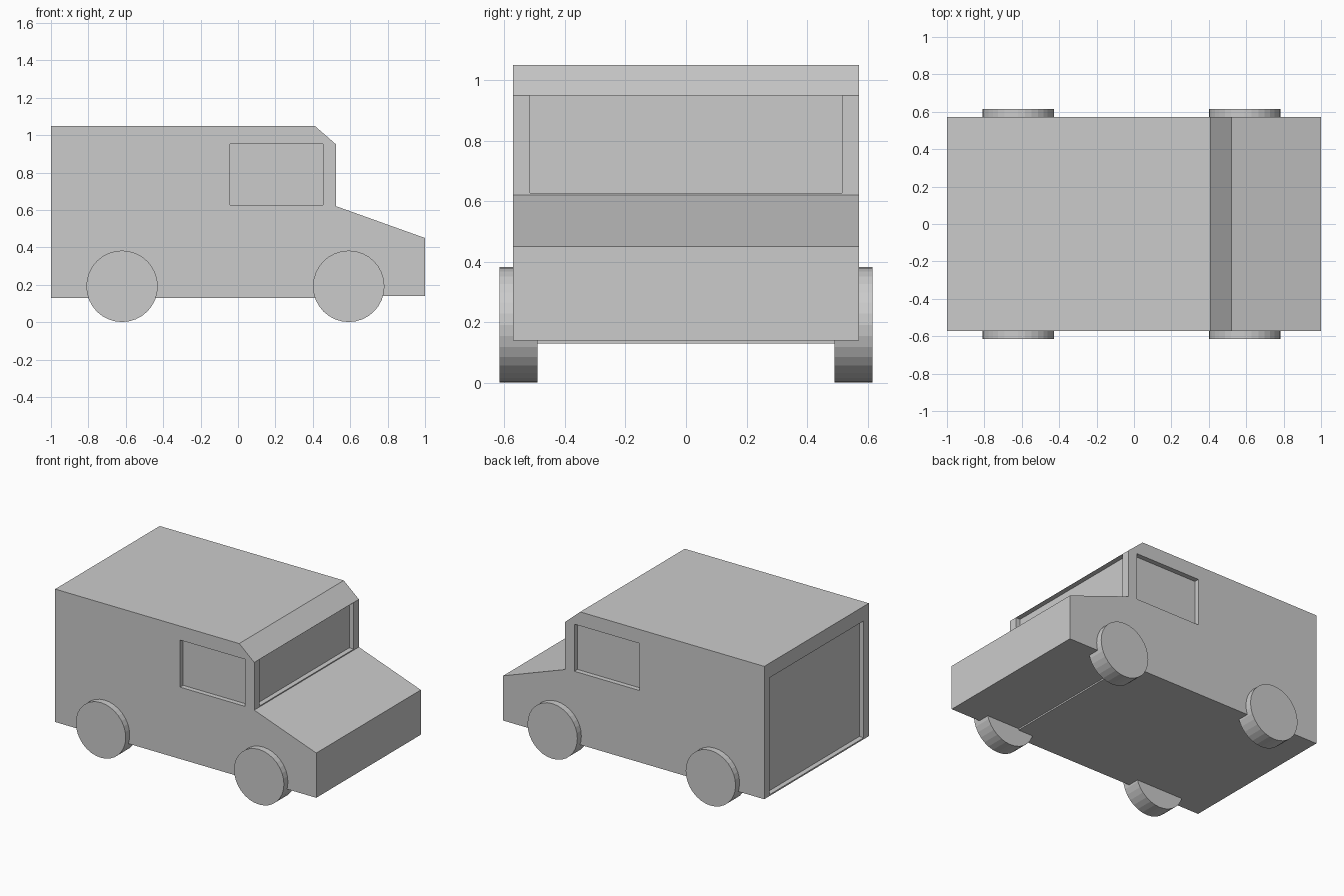
import bpy, bmesh, math
from mathutils import Matrix

if "Cube" in bpy.data.objects:
    bpy.data.objects.remove(bpy.data.objects["Cube"])

HALF_W = 0.572
DEPTH = 0.034


def make_object(name, bm):
    bmesh.ops.recalc_face_normals(bm, faces=bm.faces[:])
    mesh = bpy.data.meshes.new(name)
    bm.to_mesh(mesh)
    bm.free()
    obj = bpy.data.objects.new(name, mesh)
    bpy.context.collection.objects.link(obj)
    return obj


def extruded_profile(name, points):
    bm = bmesh.new()
    face = bm.faces.new([bm.verts.new((x, -HALF_W, z)) for x, z in points])
    out = bmesh.ops.extrude_face_region(bm, geom=[face])
    verts = [v for v in out["geom"] if isinstance(v, bmesh.types.BMVert)]
    bmesh.ops.translate(bm, verts=verts, vec=(0, 2 * HALF_W, 0))
    return make_object(name, bm)


def add_box(bm, lo, hi):
    size = [b - a for a, b in zip(lo, hi)]
    mid = [(a + b) / 2 for a, b in zip(lo, hi)]
    matrix = Matrix.Translation(mid) @ Matrix.Diagonal((*size, 1))
    bmesh.ops.create_cube(bm, size=1, matrix=matrix)


# Van body with sloped roof front, and the bonnet
body = extruded_profile("van_body", [
    (-1, 0.13), (0.525, 0.13), (0.525, 0.95), (0.41, 1.05), (-1, 1.05)])
extruded_profile("bonnet", [
    (0.525, 0.14), (1, 0.14), (1, 0.45), (0.525, 0.62)])

# Cutter for the windscreen, rear door and side window recesses
bm = bmesh.new()
add_box(bm, (0.525 - DEPTH, -0.516, 0.627), (0.7, 0.516, 0.949))
add_box(bm, (-1.2, -0.516, 0.14), (-1 + DEPTH, 0.516, 0.949))
for side in (-1, 1):
    ys = sorted((side * (HALF_W - DEPTH), side * 0.7))
    add_box(bm, (-0.043, ys[0], 0.627), (0.455, ys[1], 0.953))
cutter = make_object("recess_cutter", bm)
cutter.hide_render = True

# Apply the recesses
mod = body.modifiers.new("recesses", "BOOLEAN")
mod.operation = "DIFFERENCE"
mod.solver = "EXACT"
mod.object = cutter
bpy.context.view_layer.objects.active = body
bpy.ops.object.modifier_apply(modifier=mod.name)
bpy.data.objects.remove(cutter)

# Wheels
for end, x in (("rear", -0.62), ("front", 0.592)):
    for side, y in (("near", -0.5535), ("far", 0.5535)):
        bm = bmesh.new()
        bmesh.ops.create_cone(
            bm, cap_ends=True, segments=32, radius1=0.191, radius2=0.191,
            depth=0.125,
            matrix=Matrix.Translation((x, y, 0.192))
            @ Matrix.Rotation(math.pi / 2, 4, "X"))
        make_object(f"{end}_{side}_wheel", bm)
